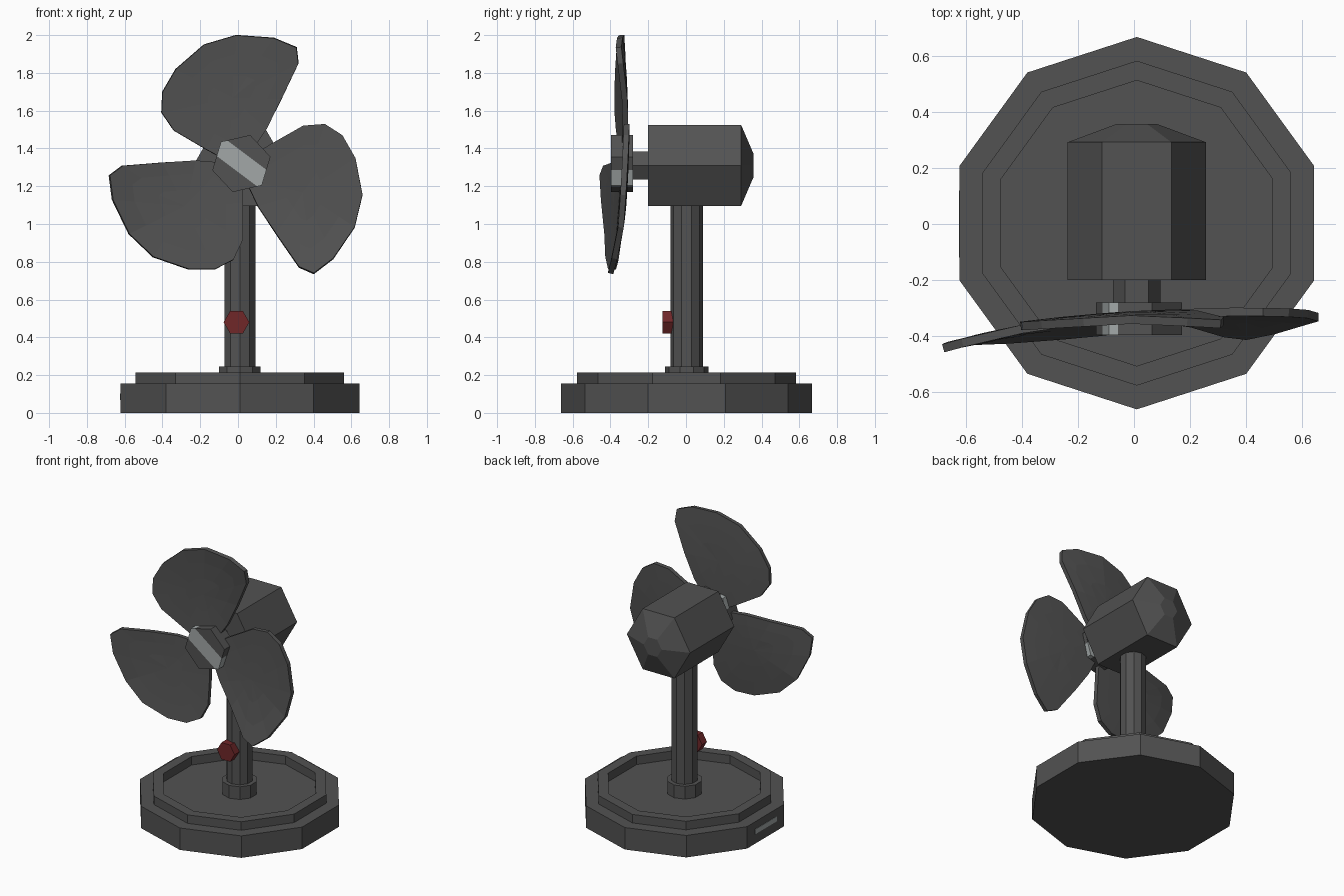
import bpy, bmesh, math
from mathutils import Vector, Matrix

if "Cube" in bpy.data.objects:
    bpy.data.objects.remove(bpy.data.objects["Cube"])

CX, CZ = 0.01, 1.31  # fan axis position


def material(name, rgb):
    m = bpy.data.materials.new(name)
    m.diffuse_color = (*rgb, 1)
    m.use_nodes = True
    m.node_tree.nodes["Principled BSDF"].inputs["Base Color"].default_value = m.diffuse_color
    return m


DARK = material("dark_grey", (0.085, 0.085, 0.085))
LIGHT = material("light_grey", (0.36, 0.39, 0.39))
RED = material("dark_red", (0.16, 0.02, 0.022))


def finish(name, bm, *mats):
    bmesh.ops.recalc_face_normals(bm, faces=bm.faces)
    me = bpy.data.meshes.new(name)
    bm.to_mesh(me)
    bm.free()
    for m in mats:
        me.materials.append(m)
    ob = bpy.data.objects.new(name, me)
    bpy.context.collection.objects.link(ob)
    return ob


def turned(sides, phase, rings, centre, axis="z"):
    """Closed solid through rings of (radius, distance along the axis)."""
    bm = bmesh.new()
    loops = []
    for r, h in rings:
        loop = []
        for i in range(sides):
            a = math.radians(phase) + math.tau * i / sides
            u, v = r * math.cos(a), r * math.sin(a)
            p = (u, v, h) if axis == "z" else (u, h, v)
            loop.append(bm.verts.new(Vector(p) + Vector(centre)))
        loops.append(loop)
    for a, b in zip(loops, loops[1:]):
        for i in range(sides):
            j = (i + 1) % sides
            bm.faces.new((a[i], a[j], b[j], b[i]))
    bm.faces.new(loops[0])
    bm.faces.new(loops[-1])
    return bm


# Stand: stepped base with a recessed tray, collar and pole
foot = (CX, 0.003, 0)
finish("base", turned(10, 90, [(0.665, 0), (0.665, 0.155), (0.58, 0.155), (0.58, 0.215),
                               (0.51, 0.215), (0.51, 0.155)], foot), DARK)
finish("collar", turned(10, 90, [(0.115, 0.15), (0.115, 0.245)], foot), DARK)
finish("pole", turned(10, 90, [(0.086, 0.15), (0.086, 1.15)], foot), DARK)

# Light scuff on the left side of the base
bm = bmesh.new()
bmesh.ops.create_cube(bm, size=1, matrix=Matrix.Translation((-0.622, 0, 0.085))
                      @ Matrix.Diagonal((0.006, 0.24, 0.035, 1)))
finish("base_scuff", bm, LIGHT)

# Speed knob
finish("knob", turned(6, 0, [(0.068, -0.125), (0.068, -0.07)], (-0.008, 0, 0.48), "y"), RED)

# Motor housing and shaft
axis = (CX, 0, CZ)
finish("motor", turned(6, 0, [(0.247, -0.2), (0.247, 0.292), (0.07, 0.358)], axis, "y"), DARK)
finish("shaft", turned(6, 0, [(0.085, -0.3), (0.085, -0.19)], axis, "y"), DARK)

# Hub with a diagonal light band
bm = turned(6, 13, [(0.158, -0.397), (0.158, -0.28)], (0.018, 0, 1.32), "y")
slant, middle = Vector((0.6, 0, 0.8)), Vector((0.01, 0, 1.33))
for s in (-0.05, 0.05):
    bmesh.ops.bisect_plane(bm, geom=bm.verts[:] + bm.edges[:] + bm.faces[:],
                           plane_co=middle + slant * s, plane_no=slant)
for f in bm.faces:
    f.material_index = int(abs((f.calc_center_median() - middle).dot(slant)) < 0.05)
finish("hub", bm, DARK, LIGHT)

# Blade outline (x, z) measured from the fan axis
OUTLINE = [(0.05, 0.06), (0.14, 0.19), (0.22, 0.35), (0.31, 0.54), (0.30, 0.625),
           (0.18, 0.675), (-0.02, 0.69), (-0.19, 0.64), (-0.34, 0.51), (-0.41, 0.39),
           (-0.415, 0.28), (-0.35, 0.185), (-0.18, 0.085), (-0.06, 0.02)]


def blade(name, turn):
    bm = bmesh.new()
    c, s = math.cos(turn), math.sin(turn)

    def vert(x, z):
        # bowed forward towards the tip, whole fan slightly tilted
        y = -0.33 - (x * x + z * z) * (0.08 + 0.22 * max(0, x))
        X, Z = c * x - s * z, s * x + c * z
        return bm.verts.new((CX + X, y + 0.06 * X + 0.04 * Z, CZ + Z))

    mx, mz = -0.04, 0.36
    rings = [[vert(mx + t * (x - mx), mz + t * (z - mz)) for x, z in OUTLINE]
             for t in (1, 0.7, 0.35)]
    hub = vert(mx, mz)
    n = len(OUTLINE)
    for i in range(n):
        j = (i + 1) % n
        for a, b in zip(rings, rings[1:]):
            bm.faces.new((a[i], a[j], b[j], b[i]))
        bm.faces.new((rings[-1][i], rings[-1][j], hub))
    ob = finish(name, bm, DARK)
    mod = ob.modifiers.new("thickness", "SOLIDIFY")
    mod.thickness = 0.03
    mod.offset = 0


for i in range(3):
    blade(f"blade_{i + 1}", math.tau * i / 3)
